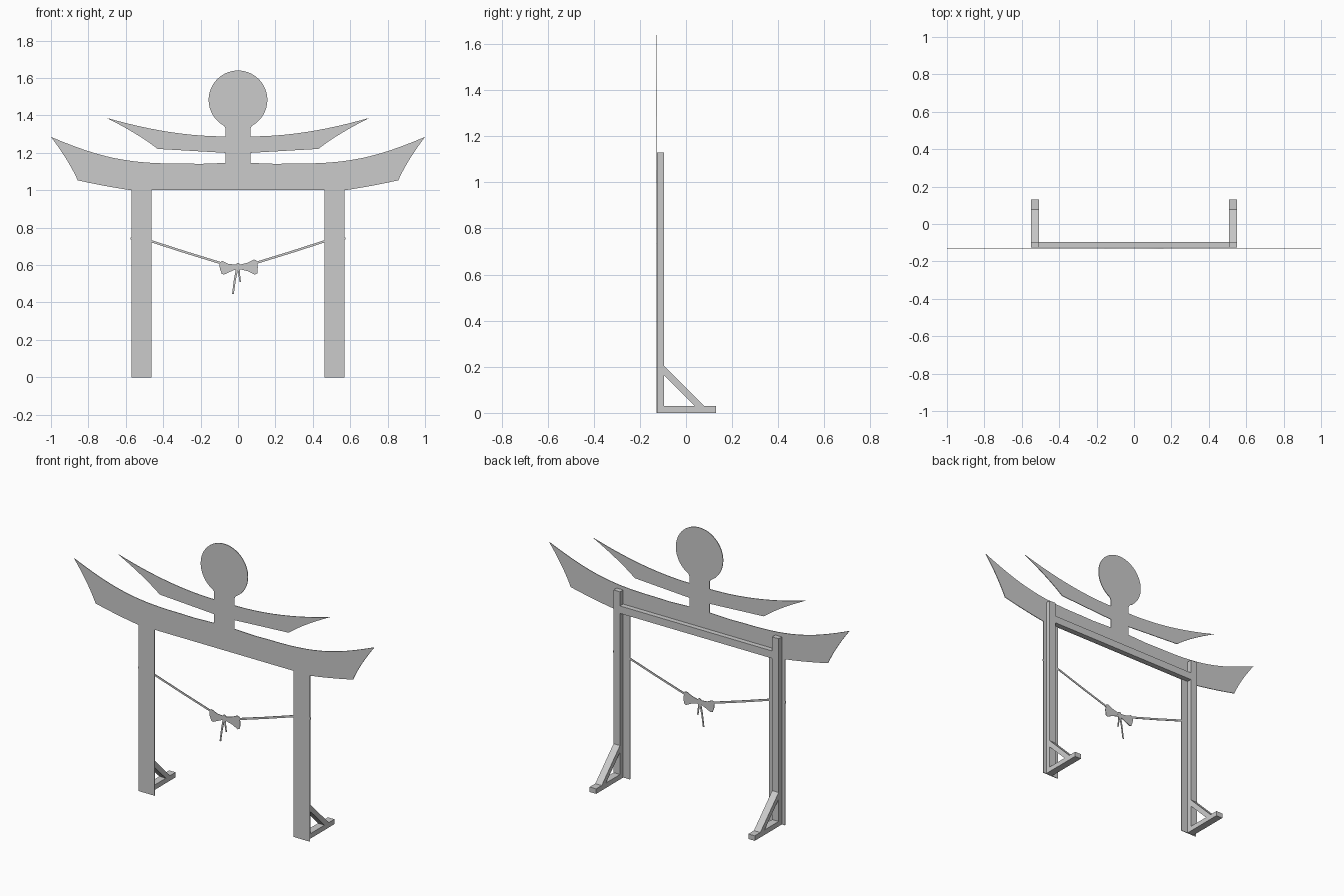
import bpy, bmesh, math
from mathutils import Vector

if "Cube" in bpy.data.objects:
    bpy.data.objects.remove(bpy.data.objects["Cube"])


def slab(name, pts, a, b, axis='y'):
    """Extrude a 2D outline from a to b along y (points x,z) or x (points y,z)."""
    bm = bmesh.new()
    def put(p, d):
        return bm.verts.new((p[0], d, p[1]) if axis == 'y' else (d, p[0], p[1]))
    v0 = [put(p, a) for p in pts]
    v1 = [put(p, b) for p in pts]
    bm.faces.new(v0)
    bm.faces.new(v1[::-1])
    n = len(pts)
    for i in range(n):
        j = (i + 1) % n
        bm.faces.new((v0[j], v0[i], v1[i], v1[j]))
    bmesh.ops.recalc_face_normals(bm, faces=bm.faces)
    me = bpy.data.meshes.new(name)
    bm.to_mesh(me)
    bm.free()
    ob = bpy.data.objects.new(name, me)
    bpy.context.collection.objects.link(ob)
    return ob


def bez(ctrl, n=14):
    """Points on a Bezier curve of any degree, without the first point."""
    out = []
    for i in range(1, n + 1):
        t, p = i / n, [Vector(c) for c in ctrl]
        while len(p) > 1:
            p = [q.lerp(r, t) for q, r in zip(p, p[1:])]
        out.append(tuple(p[0]))
    return out


def strip(path, w0, w1):
    """Outline of a ribbon following a path, with start and end widths."""
    p = [Vector(q) for q in path]
    left, right = [], []
    for i, q in enumerate(p):
        d = (p[min(i + 1, len(p) - 1)] - p[max(i - 1, 0)]).normalized()
        w = w0 + (w1 - w0) * i / (len(p) - 1)
        nrm = Vector((-d.y, d.x)) * w / 2
        left.append(tuple(q + nrm))
        right.append(tuple(q - nrm))
    return left + right[::-1]


def box(name, x0, x1, y0, y1, z0, z1):
    return slab(name, [(x0, z0), (x1, z0), (x1, z1), (x0, z1)], y0, y1)


# Flat gate panel: right half of the outline, then mirrored
half = [(0.463, 1.0), (0.463, 0), (0.57, 0), (0.57, 1.0)]
half += bez([(0.57, 1.0), (0.70, 1.018), (0.857, 1.053)], 6)
half += bez([(0.857, 1.053), (0.905, 1.16), (1.0, 1.285)], 10)
half += bez([(1.0, 1.285), (0.75, 1.18), (0.6, 1.14), (0.3, 1.143)], 18)
half += [(0.2, 1.141), (0.067, 1.146), (0.067, 1.20), (0.43, 1.221)]
half += bez([(0.43, 1.221), (0.53, 1.30), (0.705, 1.388)], 10)
half += bez([(0.705, 1.388), (0.36, 1.287), (0.067, 1.288)], 14)
half += [(0.067, 1.33)]
half += bez([(0.067, 1.33), (0.07, 1.345), (0.09, 1.354)], 4)
for i in range(1, 24):
    a = math.radians(-55 + 145 * i / 24)
    half.append((0.157 * math.cos(a), 1.483 + 0.157 * math.sin(a)))
outline = half + [(0, 1.64)] + [(-x, z) for x, z in reversed(half)]
slab("gate_panel", outline, -0.131, -0.127)

# Hanging rope, bow and tails, cut from sheet
RY = (-0.1303, -0.1277)
for s, side in ((1, "right"), (-1, "left")):
    path = [(0.575 * s, 0.742), (0.463 * s, 0.727), (0.28 * s, 0.668), (0.085 * s, 0.608)]
    slab("rope_" + side, strip(path, 0.012, 0.012), *RY)
BY = (-0.1308, -0.1272)
slab("bow_loop_right", [(0.01, 0.602), (0.05, 0.612), (0.085, 0.629), (0.1, 0.624),
     (0.106, 0.59), (0.103, 0.556), (0.09, 0.548), (0.05, 0.568), (0.01, 0.578)], *BY)
slab("bow_loop_left", [(-0.01, 0.602), (-0.05, 0.606), (-0.085, 0.622), (-0.1, 0.612),
     (-0.097, 0.58), (-0.087, 0.553), (-0.075, 0.549), (-0.045, 0.563), (-0.01, 0.578)], *BY)
slab("bow_knot", [(0.015 * math.cos(k * math.pi / 6), 0.59 + 0.022 * math.sin(k * math.pi / 6))
     for k in range(12)], -0.131, -0.127)
slab("bow_tail_long", strip([(-0.005, 0.58), (-0.017, 0.52), (-0.027, 0.446)], 0.012, 0.009), *RY)
slab("bow_tail_short", strip([(0.004, 0.58), (0.007, 0.545), (0.012, 0.51)], 0.01, 0.008), *RY)

# Rear support frame
Y0, Y1 = -0.126, -0.096
for s, side in ((1, "right"), (-1, "left")):
    x0, x1 = sorted((0.507 * s, 0.55 * s))
    box("rear_post_" + side, x0, x1, Y0, Y1, 0.03, 1.13)
    box("foot_" + side, x0, x1, Y0, 0.131, 0, 0.03)
    slab("brace_" + side, [(Y1, 0.204), (Y1, 0.163), (0.037, 0.03), (0.078, 0.03)], x0, x1, 'x')
box("cross_rail", -0.507, 0.507, Y0, Y1, 1.0, 1.045)
